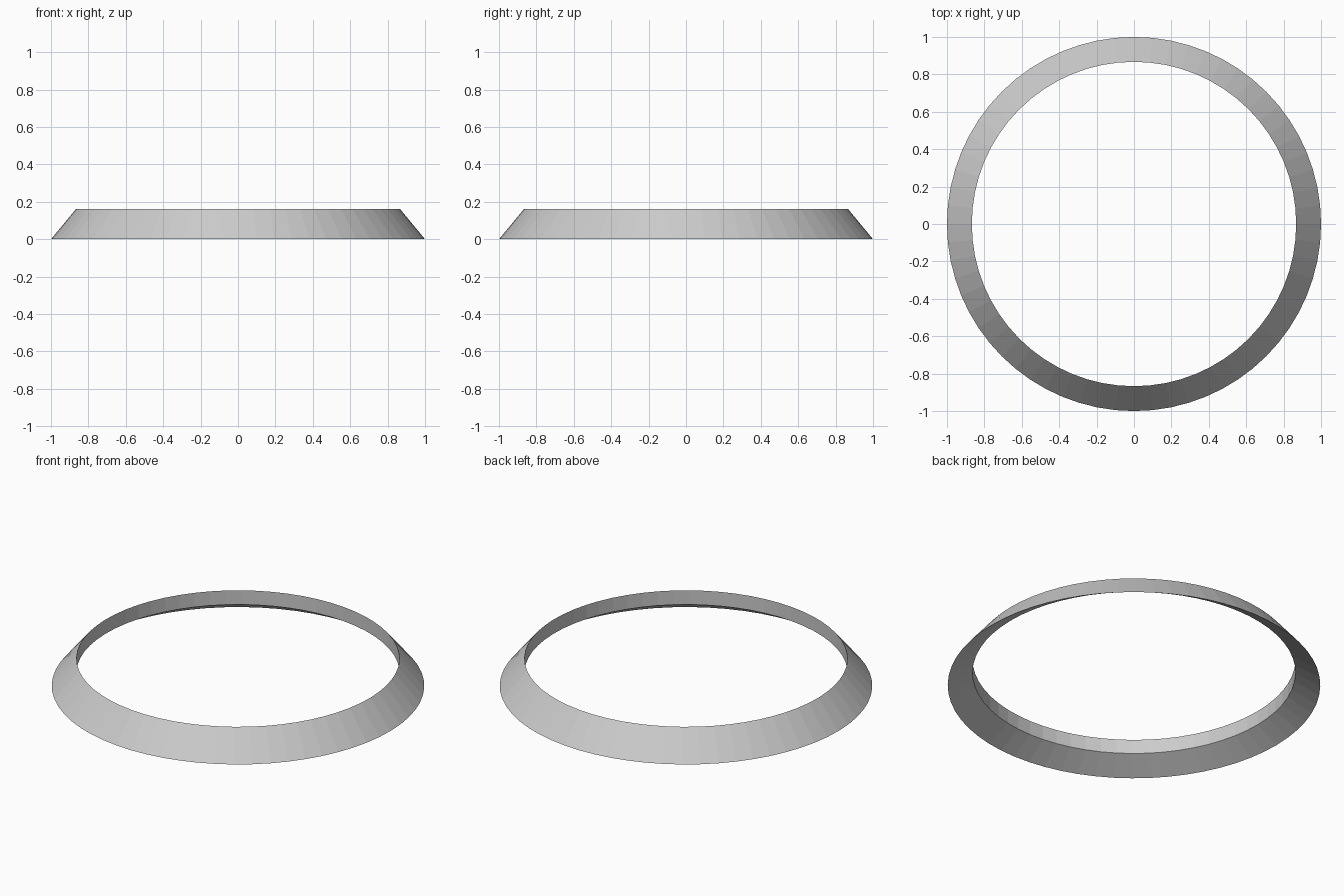
import bpy, bmesh
from math import cos, sin, tau

if "Cube" in bpy.data.objects:
    bpy.data.objects.remove(bpy.data.objects["Cube"])

SEGMENTS = 64
# Cross-section (radius, height): outer foot, top rim, lower inner edge
PROFILE = [(1.0, 0.0), (0.867, 0.161), (0.867, 0.077)]

# Bevelled ring: the triangular section swept around z
bm = bmesh.new()
rings = [[bm.verts.new((r * cos(tau * i / SEGMENTS), r * sin(tau * i / SEGMENTS), z))
          for i in range(SEGMENTS)] for r, z in PROFILE]
for k in range(len(rings)):
    a, b = rings[k], rings[(k + 1) % len(rings)]
    for i in range(SEGMENTS):
        j = (i + 1) % SEGMENTS
        bm.faces.new((a[i], a[j], b[j], b[i]))
bmesh.ops.recalc_face_normals(bm, faces=bm.faces)

mesh = bpy.data.meshes.new("bevelled_ring")
bm.to_mesh(mesh)
bm.free()
ring = bpy.data.objects.new("bevelled_ring", mesh)
bpy.context.collection.objects.link(ring)
